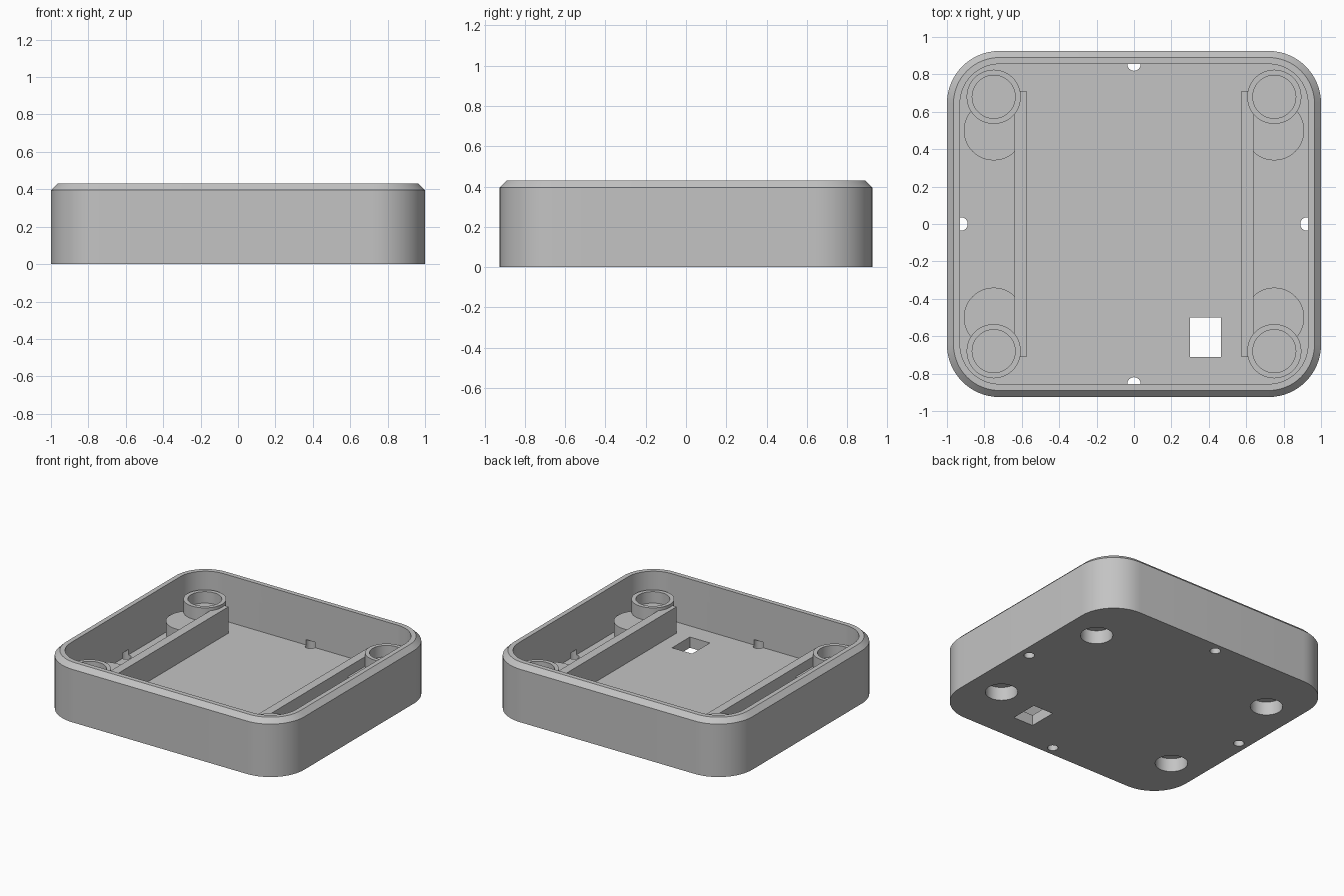
import bpy, bmesh, math

cube = bpy.data.objects.get("Cube")
if cube:
    bpy.data.objects.remove(cube, do_unlink=True)

grey = bpy.data.materials.new("light grey plastic")
grey.use_nodes = True
colour = (0.55, 0.55, 0.55, 1)
grey.diffuse_color = colour
grey.node_tree.nodes["Principled BSDF"].inputs["Base Color"].default_value = colour

HALF_X, HALF_Y, HEIGHT = 1.0, 0.925, 0.43
CORNER, CHAMFER, WALL, FLOOR = 0.28, 0.035, 0.07, 0.08


def make_object(name, bm):
    bmesh.ops.recalc_face_normals(bm, faces=bm.faces)
    mesh = bpy.data.meshes.new(name)
    bm.to_mesh(mesh)
    bm.free()
    mesh.materials.append(grey)
    obj = bpy.data.objects.new(name, mesh)
    bpy.context.collection.objects.link(obj)
    return obj


def rounded_outline(inset, steps=16):
    """Rounded rectangle, moved inwards by inset."""
    r = CORNER - inset
    points = []
    for quarter, (sx, sy) in enumerate([(1, 1), (-1, 1), (-1, -1), (1, -1)]):
        for i in range(steps + 1):
            a = (quarter + i / steps) * math.pi / 2
            points.append((sx * (HALF_X - CORNER) + r * math.cos(a),
                           sy * (HALF_Y - CORNER) + r * math.sin(a)))
    return points


def loft(name, levels):
    """Closed solid through (inset, height) levels."""
    bm = bmesh.new()
    rings = [[bm.verts.new((x, y, z)) for x, y in rounded_outline(inset)]
             for inset, z in levels]
    for low, high in zip(rings, rings[1:]):
        for i in range(len(low)):
            j = (i + 1) % len(low)
            bm.faces.new((low[i], low[j], high[j], high[i]))
    bm.faces.new(rings[0])
    bm.faces.new(rings[-1])
    return make_object(name, bm)


def cylinder(name, x, y, radius, z0, z1, sides=48):
    bm = bmesh.new()
    bmesh.ops.create_cone(bm, cap_ends=True, segments=sides, radius1=radius,
                          radius2=radius, depth=z1 - z0)
    bmesh.ops.translate(bm, verts=bm.verts, vec=(x, y, (z0 + z1) / 2))
    return make_object(name, bm)


def box(name, x0, x1, y0, y1, z0, z1):
    bm = bmesh.new()
    bmesh.ops.create_cube(bm, size=1)
    bmesh.ops.scale(bm, verts=bm.verts, vec=(x1 - x0, y1 - y0, z1 - z0))
    bmesh.ops.translate(bm, verts=bm.verts,
                        vec=((x0 + x1) / 2, (y0 + y1) / 2, (z0 + z1) / 2))
    return make_object(name, bm)


def combine(base, other, operation):
    mod = base.modifiers.new(operation.lower(), "BOOLEAN")
    mod.operation, mod.solver, mod.object = operation, "EXACT", other
    bpy.context.view_layer.objects.active = base
    bpy.ops.object.modifier_apply(modifier=mod.name)
    bpy.data.objects.remove(other, do_unlink=True)


# Hollow tray with a chamfered rim
tray = loft("tray", [(0, 0), (0, HEIGHT - CHAMFER), (CHAMFER, HEIGHT)])
combine(tray, loft("cavity", [(WALL, FLOOR), (WALL, HEIGHT + 0.1)]), "DIFFERENCE")

corners = [(sx * 0.75, sy) for sx in (-1, 1) for sy in (-1, 1)]

# Long rails, low foot housings and corner bosses
for side in (-1, 1):
    x0, x1 = sorted((side * 0.575, side * 0.64))
    combine(tray, box("rail", x0, x1, -0.71, 0.71, 0.04, 0.277), "UNION")
for x, sy in corners:
    combine(tray, cylinder("foot_housing", x, sy * 0.5, 0.16, 0.03, 0.205), "UNION")
    combine(tray, cylinder("boss", x, sy * 0.68, 0.145, 0.05, 0.30), "UNION")

# Housings stop at the outer face of each rail
box_edge = 0.575
combine(tray, box("middle_clearance", -box_edge, box_edge, -0.8, 0.8, FLOOR, 0.5),
        "DIFFERENCE")

# Boss pockets from above and foot pockets from below
for x, sy in corners:
    combine(tray, cylinder("boss_pocket", x, sy * 0.68, 0.115, 0.215, 0.5), "DIFFERENCE")
    combine(tray, cylinder("foot_pocket", x, sy * 0.5, 0.11, -0.1, 0.1), "DIFFERENCE")

# Small holes at the middle of each wall, and the square opening
for x, y in [(-0.925, 0), (0.925, 0), (0, -0.855), (0, 0.855)]:
    combine(tray, cylinder("wall_hole", x, y, 0.036, -0.1, 0.12, 24), "DIFFERENCE")
combine(tray, box("opening", 0.30, 0.465, -0.71, -0.50, -0.1, 0.15), "DIFFERENCE")

# Smooth round walls, crisp edges
bpy.ops.object.select_all(action="DESELECT")
tray.select_set(True)
bpy.context.view_layer.objects.active = tray
bpy.ops.object.shade_smooth_by_angle(angle=math.radians(30))
